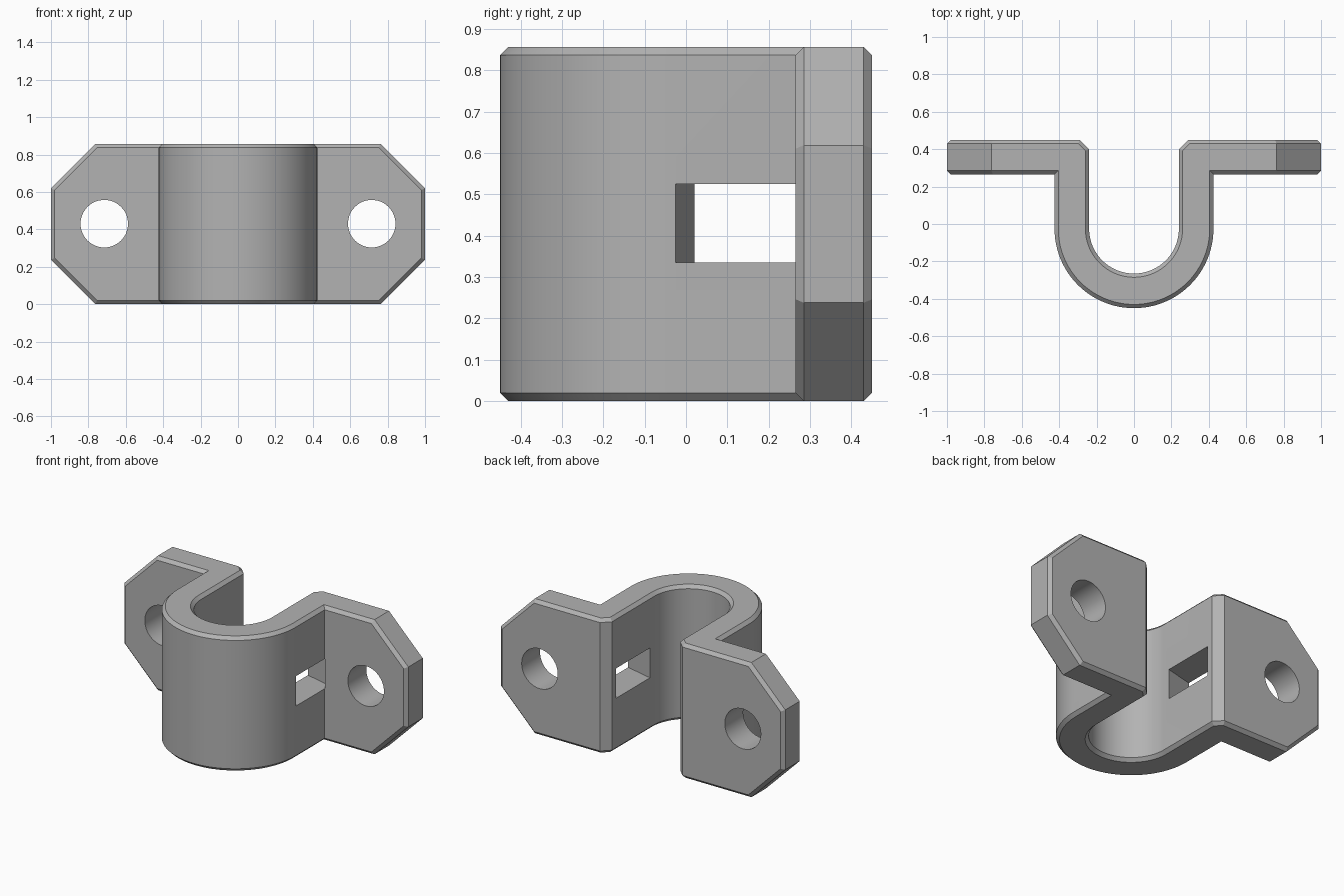
import bpy, bmesh, math
from mathutils import Vector

if "Cube" in bpy.data.objects:
    bpy.data.objects.remove(bpy.data.objects["Cube"], do_unlink=True)

HEIGHT, MID = 0.857, 0.43            # bracket height and mid height
R_OUT, R_IN, Y_ARC = 0.425, 0.24, -0.025
Y_FRONT, Y_BACK = 0.265, 0.45        # tab faces
CORNER, CHAMFER, TAB_CUT = 0.05, 0.02, 0.238

metal = bpy.data.materials.new("light grey")
metal.use_nodes = True
GREY = (0.45, 0.45, 0.45, 1)
metal.diffuse_color = GREY
metal.node_tree.nodes["Principled BSDF"].inputs["Base Color"].default_value = GREY


def prism(points, z0, z1):
    """Upright prism over a counter-clockwise outline."""
    bm = bmesh.new()
    base = bm.faces.new([bm.verts.new((x, y, z0)) for x, y in points])
    top = bmesh.ops.extrude_face_region(bm, geom=[base])["geom"]
    moved = [g for g in top if isinstance(g, bmesh.types.BMVert)]
    bmesh.ops.translate(bm, verts=moved, vec=(0, 0, z1 - z0))
    bmesh.ops.recalc_face_normals(bm, faces=bm.faces)
    return bm


def to_object(bm, name):
    mesh = bpy.data.meshes.new(name)
    bm.to_mesh(mesh)
    bm.free()
    obj = bpy.data.objects.new(name, mesh)
    bpy.context.collection.objects.link(obj)
    mesh.materials.append(metal)
    return obj


def half_ring(radius, steps=48):
    """Lower half circle from left wall to right wall."""
    angles = [math.pi * (1 + i / steps) for i in range(steps + 1)]
    return [(radius * math.cos(a), Y_ARC + radius * math.sin(a)) for a in angles]


# Strap outline: U-shaped saddle with a tab on each side
right_tab = [(R_OUT, Y_FRONT), (1, Y_FRONT), (1, Y_BACK),
             (R_IN + CORNER, Y_BACK), (R_IN, Y_BACK - CORNER)]
left_tab = [(-x, y) for x, y in reversed(right_tab)]
outline = half_ring(R_OUT) + right_tab + half_ring(R_IN)[::-1] + left_tab
bm = prism(outline, 0, HEIGHT)

# Cut the tab corners at 45 degrees
for sx in (-1, 1):
    for sz, z in ((-1, 0), (1, HEIGHT)):
        cut = bmesh.ops.bisect_plane(
            bm, geom=bm.verts[:] + bm.edges[:] + bm.faces[:], dist=1e-5,
            plane_co=(sx * (1 - TAB_CUT), 0, z), plane_no=(sx, 0, sz),
            clear_outer=True)["geom_cut"]
        rim = [g for g in cut if isinstance(g, bmesh.types.BMEdge)]
        bmesh.ops.holes_fill(bm, edges=rim, sides=0)
bmesh.ops.recalc_face_normals(bm, faces=bm.faces)


# Chamfer the rim between the edge faces and the broad faces
def is_rim(face):
    return abs(face.normal.z) > 0.1 or abs(face.calc_center_median().x) > 0.99


rim_edges = [e for e in bm.edges if len(e.link_faces) == 2
             and is_rim(e.link_faces[0]) != is_rim(e.link_faces[1])]
bmesh.ops.bevel(bm, geom=rim_edges, offset=CHAMFER, offset_type='OFFSET',
                segments=1, profile=0.5, affect='EDGES', clamp_overlap=False)
bmesh.ops.recalc_face_normals(bm, faces=bm.faces)
bracket = to_object(bm, "strap_bracket")

# Cutters: round bolt holes and slanted strap slots
cutters = []
for side in (-1, 1):
    hole = [(0.127 * math.cos(a), 0.127 * math.sin(a))
            for a in (math.tau * i / 48 for i in range(48))]
    bm = prism(hole, -0.3, 0.3)
    for v in bm.verts:
        v.co = Vector((side * 0.715 + v.co.x, 0.36 - v.co.z, MID + v.co.y))
    cutters.append(to_object(bm, "bolt_hole_cutter"))

    slope, x0, x1 = -0.243, 0.2, R_OUT + 0.001
    slot = [(side * x, y + slope * (x - R_IN))
            for x, y in ((x0, 0.02), (x1, 0.02), (x1, 0.36), (x0, 0.36))]
    cutters.append(to_object(prism(slot, MID - 0.095, MID + 0.095), "slot_cutter"))

bpy.context.view_layer.objects.active = bracket
for cutter in cutters:
    mod = bracket.modifiers.new("cut", 'BOOLEAN')
    mod.operation, mod.solver, mod.object = 'DIFFERENCE', 'EXACT', cutter
    bpy.ops.object.modifier_apply(modifier=mod.name)
    bpy.data.objects.remove(cutter, do_unlink=True)

# Smooth the curved walls, keep the chamfers crisp
bpy.ops.object.select_all(action='DESELECT')
bracket.select_set(True)
bpy.ops.object.shade_smooth_by_angle(angle=math.radians(25))
